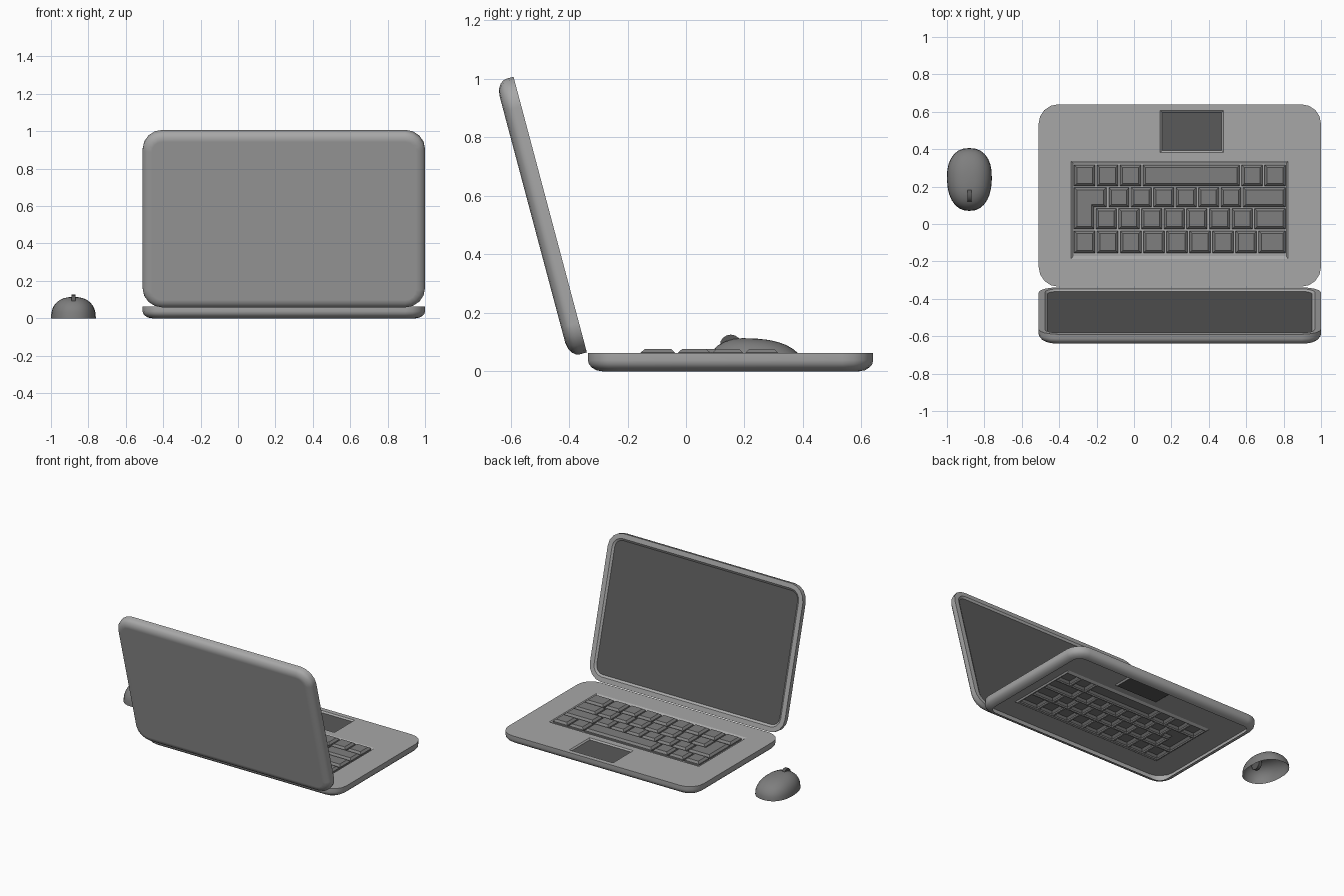
import bpy, bmesh, math
from mathutils import Matrix, Vector

if "Cube" in bpy.data.objects:
    bpy.data.objects.remove(bpy.data.objects["Cube"])


def material(name, v):
    m = bpy.data.materials.new(name)
    m.diffuse_color = (v, v, v, 1)
    m.use_nodes = True
    m.node_tree.nodes["Principled BSDF"].inputs["Base Color"].default_value = m.diffuse_color
    return m


CASE = material("case_grey", 0.39)
DARK = material("dark_panel", 0.10)
KEY = material("key_grey", 0.21)


def finish(bm, name, mat, matrix=None, smooth=0):
    me = bpy.data.meshes.new(name)
    bm.to_mesh(me)
    bm.free()
    ob = bpy.data.objects.new(name, me)
    bpy.context.collection.objects.link(ob)
    me.materials.append(mat)
    if matrix:
        ob.matrix_world = matrix
    if smooth:
        bpy.ops.object.select_all(action='DESELECT')
        ob.select_set(True)
        bpy.context.view_layer.objects.active = ob
        bpy.ops.object.shade_smooth_by_angle(angle=math.radians(smooth))
    return ob


def rounded(hx, hy, r, seg=4):
    """Counter-clockwise rounded rectangle about the origin."""
    pts = []
    for k, (sx, sy) in enumerate([(1, 1), (-1, 1), (-1, -1), (1, -1)]):
        for i in range(seg + 1):
            a = math.pi / 2 * (k + i / seg)
            pts.append((sx * (hx - r) + r * math.cos(a), sy * (hy - r) + r * math.sin(a)))
    return pts


def rect(x0, x1, y0, y1, d=0):
    return [(x0 + d, y0 + d), (x1 - d, y0 + d), (x1 - d, y1 - d), (x0 + d, y1 - d)]


def ring(bm, pts, z):
    return [bm.verts.new((x, y, z)) for x, y in pts]


def loft(bm, rings):
    for a, b in zip(rings, rings[1:]):
        n = len(a)
        for i in range(n):
            j = (i + 1) % n
            bm.faces.new((a[i], a[j], b[j], b[i]))


def fill(bm, loops):
    """Upward flat face between an outer loop and its holes."""
    edges = []
    for lp in loops:
        for i in range(len(lp)):
            a, b = lp[i], lp[(i + 1) % len(lp)]
            edges.append(bm.edges.get((a, b)) or bm.edges.new((a, b)))
    res = bmesh.ops.triangle_fill(bm, edges=edges, use_beauty=True, use_dissolve=False,
                                  normal=Vector((0, 0, 1)))
    for f in res['geom']:
        if isinstance(f, bmesh.types.BMFace):
            f.normal_update()
            if f.normal.z < 0:
                f.normal_flip()


HX, HY, T = 0.755, 0.4875, 0.063
FLOOR = T - 0.009


def shell(bm):
    """Outer walls with a rounded lower edge and a sharp upper edge."""
    prof = [(0.05, 0), (0.028, 0.004), (0.012, 0.014), (0.003, 0.025), (0, 0.038), (0, T)]
    rings = [ring(bm, rounded(HX - d, HY - d, 0.105 - d), z) for d, z in prof]
    loft(bm, rings)
    return rings


# Key outlines: rows of (y range, key widths); negative widths leave room for the L key
rows = [((0.203, 0.315), [1, 1, 1, 4.3, 1, 1]),
        ((0.090, 0.195), [-1.5] + [0.97] * 6 + [1.92]),
        ((-0.027, 0.083), [-0.95] + [0.983] * 7 + [1.43]),
        ((-0.155, -0.037), [1] * 8 + [1.25])]
GAP = 0.011


def l_outline(d):
    x0, xm, x1, yb, ym, yt = -0.32, -0.213, -0.148, -0.027, 0.09, 0.195
    return [(x0 + d, yb + d), (xm - d, yb + d), (xm - d, ym + d),
            (x1 - d, ym + d), (x1 - d, yt - d), (x0 + d, yt - d)]


outlines = [l_outline]
for (y0, y1), widths in rows:
    unit = (1.13 + GAP) / sum(abs(w) for w in widths)
    x = -0.32
    for w in widths:
        x1 = x + abs(w) * unit
        if w > 0:
            outlines.append(lambda d, b=(x, x1 - GAP, y0, y1): rect(*b, d))
        x = x1

# Keys: open below, tapered tops
bm = bmesh.new()
for o in outlines:
    rs = [ring(bm, o(d), z) for d, z in [(0, FLOOR), (0, T + 0.001), (0.014, T + 0.014)]]
    loft(bm, rs)
    bm.faces.new(rs[-1])
finish(bm, "keys", KEY)

# Base: open underneath, with keyboard and touchpad recesses
CX, CY = 0.245, 0.1525


def local(pts):
    return [(x - CX, y - CY) for x, y in pts]


bm = bmesh.new()
top = shell(bm)[-1]
kb = [ring(bm, local(rect(-0.337, 0.823, -0.187, 0.337)), T),
      ring(bm, local(rect(-0.325, 0.815, -0.172, 0.323)), FLOOR)]
tp = [ring(bm, local(rect(0.14, 0.478, 0.383, 0.607)), T),
      ring(bm, local(rect(0.151, 0.469, 0.393, 0.596)), FLOOR)]
fill(bm, [top, kb[0], tp[0]])
loft(bm, kb)
loft(bm, tp)
fill(bm, [kb[1]] + [ring(bm, local(o(0)), FLOOR) for o in outlines])
finish(bm, "base", CASE, Matrix.Translation((CX, CY, 0)), smooth=30)

# Touchpad
bm = bmesh.new()
bm.faces.new(ring(bm, rect(0.151, 0.469, 0.393, 0.596), FLOOR))
finish(bm, "touchpad", DARK)

# Lid: the same shell with closed back, tilted back from the hinge
tilt = math.radians(14.9)
s, c = math.sin(tilt), math.cos(tilt)
rot = Matrix(((-1, 0, 0), (0, -s, c), (0, c, s))).to_4x4()
lid_mat = Matrix.Translation((CX, -0.339 - HY * s, 0.065 + HY * c)) @ rot @ Matrix.Translation((0, 0, -T))
bm = bmesh.new()
rings = shell(bm)
bm.faces.new(rings[0][::-1])
inner = rounded(HX - 0.047, HY - 0.047, 0.055)
loft(bm, [rings[-1], ring(bm, rounded(HX - 0.033, HY - 0.033, 0.07), T),
          ring(bm, inner, T - 0.010)])
lid = finish(bm, "lid", CASE, lid_mat, smooth=30)
wn = lid.modifiers.new("flat_back", 'WEIGHTED_NORMAL')
wn.keep_sharp = True

# Screen
bm = bmesh.new()
bm.faces.new(ring(bm, inner, T - 0.010))
finish(bm, "screen", DARK, lid_mat)

# Mouse body: open superellipse dome, lower towards the back
bm = bmesh.new()
N, K = 28, 8
rings = []
for k in range(K):
    a = math.pi / 2 * k / K
    r, h = math.cos(a) ** 0.8, 0.115 * math.sin(a) ** 0.85
    vs = []
    for i in range(N):
        t = 2 * math.pi * i / N
        ct, st = math.cos(t), math.sin(t)
        px = math.copysign(abs(ct) ** (2 / 2.3), ct) * r
        py = math.copysign(abs(st) ** (2 / 2.3), st) * r
        y = 0.238 + 0.168 * py
        vs.append(bm.verts.new((-0.88 + 0.12 * px * (1 + 0.04 * py), y, h * (1 - 0.6 * (y - 0.2)))))
    rings.append(vs)
loft(bm, rings)
tip = bm.verts.new((-0.88, 0.238, 0.1125))
for i in range(N):
    bm.faces.new((rings[-1][i], rings[-1][(i + 1) % N], tip))
finish(bm, "mouse_body", KEY, smooth=40)

# Mouse wheel
bm = bmesh.new()
bmesh.ops.create_cone(bm, cap_ends=True, segments=16, radius1=0.037, radius2=0.037, depth=0.022,
                      matrix=Matrix.Translation((-0.88, 0.153, 0.089)) @ Matrix.Rotation(math.pi / 2, 4, 'Y'))
finish(bm, "mouse_wheel", DARK, smooth=30)
